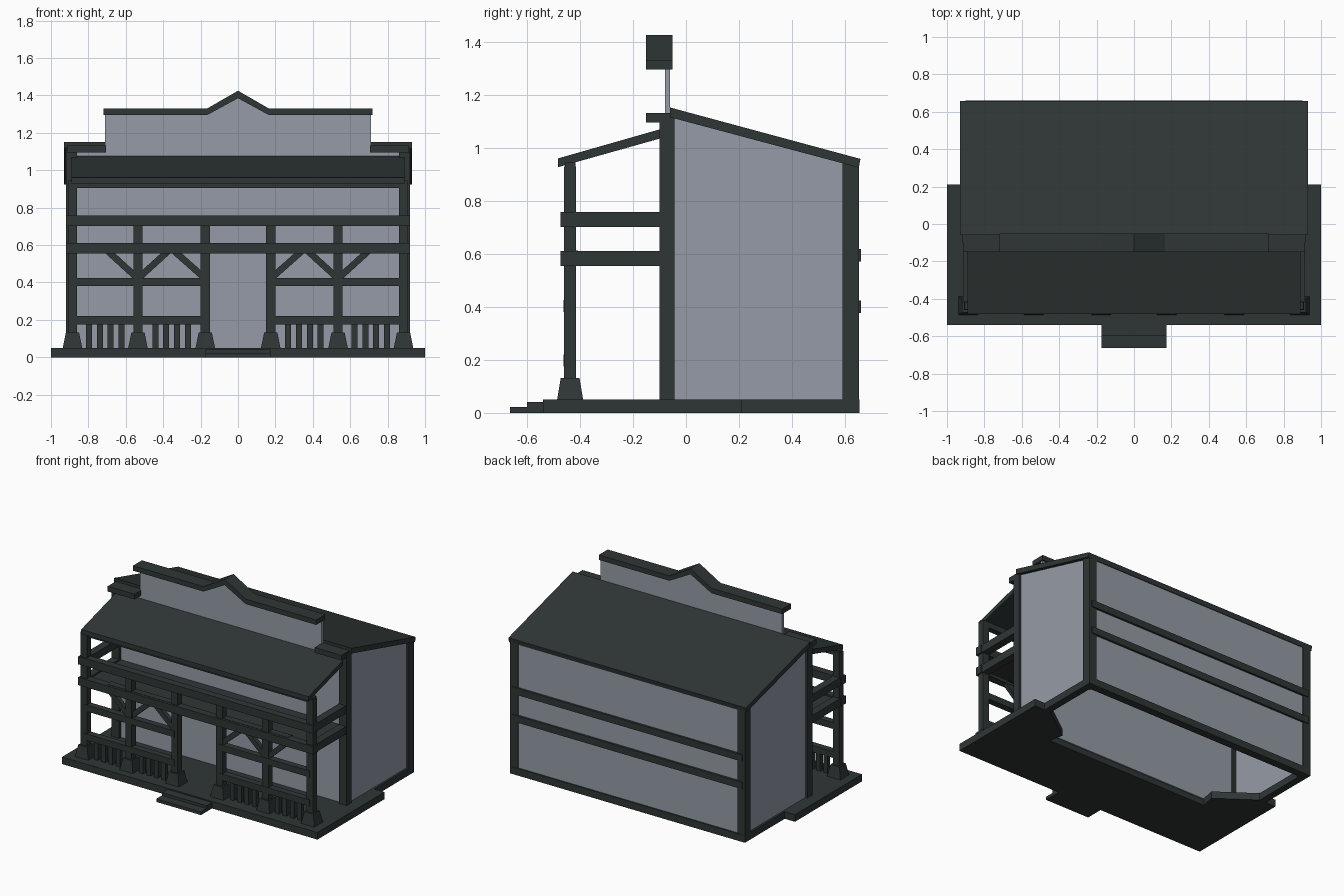
import bpy, bmesh
from mathutils import Vector

if "Cube" in bpy.data.objects:
    bpy.data.objects.remove(bpy.data.objects["Cube"])


def material(name, rgb):
    m = bpy.data.materials.new(name)
    m.diffuse_color = (*rgb, 1)
    m.use_nodes = True
    m.node_tree.nodes["Principled BSDF"].inputs["Base Color"].default_value = m.diffuse_color
    return m


DARK = material("dark_timber", (0.028, 0.037, 0.036))
GREY = material("grey_wall", (0.30, 0.33, 0.385))


def prism(name, pts, axis, a, b, mat=DARK):
    """Extrude a 2D outline along axis from a to b (outline uses the other two axes in order)."""
    def place(p, t):
        v = list(p)
        v.insert(axis, t)
        return v
    bm = bmesh.new()
    lo = [bm.verts.new(place(p, a)) for p in pts]
    hi = [bm.verts.new(place(p, b)) for p in pts]
    bm.faces.new(lo)
    bm.faces.new(hi)
    n = len(pts)
    for i in range(n):
        j = (i + 1) % n
        bm.faces.new((lo[i], lo[j], hi[j], hi[i]))
    bmesh.ops.recalc_face_normals(bm, faces=bm.faces)
    me = bpy.data.meshes.new(name)
    bm.to_mesh(me)
    bm.free()
    ob = bpy.data.objects.new(name, me)
    me.materials.append(mat)
    bpy.context.collection.objects.link(ob)
    return ob


def box(name, x0, x1, y0, y1, z0, z1, mat=DARK):
    return prism(name, [(x0, y0), (x1, y0), (x1, y1), (x0, y1)], 2, z0, z1, mat)


def mirrored(pts):
    return pts + [(-x, z) for x, z in reversed(pts) if x != 0]


def strut(name, p, q, w, y0, y1):
    """Diagonal brace in the x-z plane."""
    p, q = Vector(p), Vector(q)
    d = (q - p).normalized() * w / 2
    n = Vector((-d.y, d.x))
    return prism(name, [p + n, q + n, q - n, p - n], 1, y0, y1)


# Porch deck with side wings, and the entrance steps
deck = [(-1, -.54), (1, -.54), (1, .21), (.87, .21), (.62, .03), (.64, -.07),
        (-.64, -.07), (-.62, .03), (-.87, .21), (-1, .21)]
prism("deck", deck, 2, 0, .05)
box("lower_step", -.175, .175, -.664, -.53, 0, .022)
box("upper_step", -.175, .175, -.60, -.53, .02, .042)

# Sills under the rear part of the building
box("back_sill", -.92, .92, .60, .655, 0, .05)
for s in (-1, 1):
    x0, x1 = sorted((s * .87, s * .92))
    box("side_sill", x0, x1, -.10, .61, 0, .05)

# Front wall with stepped and peaked parapet
front = mirrored([(0, 1.40), (.17, 1.31), (.71, 1.31), (.71, 1.11), (.90, 1.11), (.90, .04)])
prism("front_wall", front, 1, -.08, -.06, GREY)
box("back_wall", -.90, .90, .625, .645, .04, .945, GREY)
for s in (-1, 1):
    x0, x1 = sorted((s * .885, s * .905))
    prism("side_wall", [(-.07, .04), (.64, .04), (.64, .94), (-.07, 1.125)], 0, x0, x1, GREY)

# Parapet coping
cap = mirrored([(0, 1.425), (.165, 1.33), (.718, 1.33), (.718, 1.295), (.165, 1.295), (0, 1.385)])
cap = [(0, 1.425), (.165, 1.33), (.718, 1.33), (.718, 1.295), (.165, 1.295), (0, 1.385),
       (-.165, 1.295), (-.718, 1.295), (-.718, 1.33), (-.165, 1.33)]
bpy.data.objects.remove(bpy.data.objects["parapet_draft"]) if "parapet_draft" in bpy.data.objects else None
prism("parapet_cap", cap, 1, -.15, -.05)

# Roofs
prism("main_roof", [(-.06, 1.115), (-.06, 1.152), (.658, .958), (.652, .925)], 0, -.93, .93)
prism("porch_roof", [(-.482, .927), (-.482, .96), (-.08, 1.075), (-.08, 1.04)], 0, -.89, .89)

# Rear wall rails
for z in (.40, .595):
    box("back_rail", -.90, .90, .62, .66, z - .024, z + .024)

# Porch beams, upper plate and balcony floor
PY = -.437
for z0, z1 in ((.555, .61), (.702, .757)):
    box("porch_beam", -.92, .92, PY - .036, PY + .018, z0, z1)
    for s in (-1, 1):
        x0, x1 = sorted((s * .86, s * .915))
        box("side_beam", x0, x1, PY, -.09, z0, z1)
box("roof_plate", -.905, .905, PY - .02, PY + .02, .905, .945)
box("balcony_floor", -.88, .88, PY, -.07, .575, .60)
box("brace_plate", -.71, -.18, PY - .018, PY + .03, .57, .612)
box("brace_plate", .18, .71, PY - .018, PY + .03, .57, .612)


def foot(x):
    """Tapered post base."""
    ob = box("post_foot", x - .052, x + .052, PY - .049, PY + .049, .05, .132)
    for v in ob.data.vertices:
        if v.co.z > .1:
            v.co.x = x + (v.co.x - x) * .68
            v.co.y = PY + (v.co.y - PY) * .72


for s in (-1, 1):
    def sbox(name, a, b, *rest):
        x0, x1 = sorted((s * a, s * b))
        return box(name, x0, x1, *rest)

    # Building corner posts and lower coping
    sbox("front_corner_post", .86, .92, -.10, -.043, .05, 1.125)
    sbox("back_corner_post", .86, .92, .59, .653, .0, .945)
    sbox("low_cap", .705, .915, -.15, -.05, 1.095, 1.132)

    # Porch posts and feet
    for x, top in ((.885, .93), (.535, .72), (.175, .72)):
        sbox("porch_post", x - .025, x + .025, PY - .023, PY + .023, .05, top)
        foot(s * x)

    # Rails and balusters
    sbox("low_rail", .175, .885, PY - .026, PY + .02, .175, .22)
    sbox("high_rail", .175, .885, PY - .026, PY + .02, .38, .425)
    for c in (.71, .355):
        for k in (-1.5, -.5, .5, 1.5):
            x = c + k * .058
            sbox("baluster", x - .016, x + .016, PY - .015, PY + .015, .05, .18)

    # Diagonal braces
    for a, b in ((.54, .71), (.53, .36), (.18, .355)):
        strut("brace", (s * a, .425), (s * b, .58), .035, PY - .016, PY + .016)
